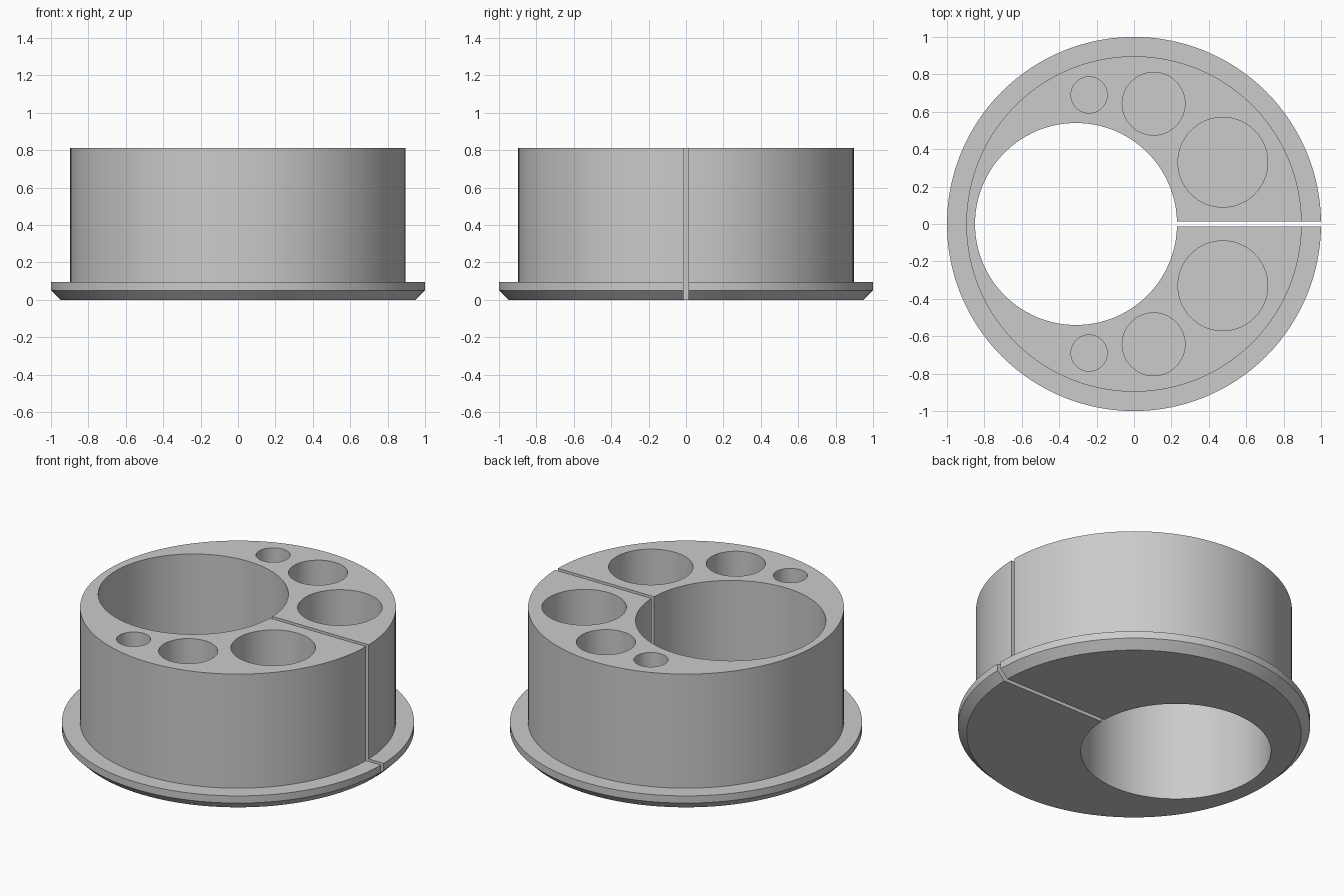
import bpy
import bmesh
import math

if "Cube" in bpy.data.objects:
    bpy.data.objects.remove(bpy.data.objects["Cube"], do_unlink=True)

HEIGHT = 0.81
FLOOR = 0.095
SEGMENTS = 128

grey = bpy.data.materials.new("plain grey")
grey.use_nodes = True
colour = (0.6, 0.6, 0.6, 1)
grey.diffuse_color = colour
grey.node_tree.nodes["Principled BSDF"].inputs["Base Color"].default_value = colour


def lathe(name, profile, x=0, y=0, segments=SEGMENTS):
    """Closed solid turned from (radius, z) points listed bottom to top."""
    bm = bmesh.new()
    rings = []
    for r, z in profile:
        angles = [math.tau * i / segments for i in range(segments)]
        rings.append([bm.verts.new((x + r * math.cos(a), y + r * math.sin(a), z)) for a in angles])
    for low, high in zip(rings, rings[1:]):
        for i in range(segments):
            j = (i + 1) % segments
            bm.faces.new((low[i], low[j], high[j], high[i]))
    bm.faces.new(rings[0][::-1])
    bm.faces.new(rings[-1])
    mesh = bpy.data.meshes.new(name)
    bm.to_mesh(mesh)
    bm.free()
    mesh.materials.append(grey)
    obj = bpy.data.objects.new(name, mesh)
    bpy.context.collection.objects.link(obj)
    return obj


# Round body on a flange with a chamfered lower rim
holder = lathe("round_holder", [(0.95, 0), (1, 0.05), (1, FLOOR), (0.897, FLOOR), (0.897, HEIGHT)])

# Off-centre through bore
cutters = [lathe("bore_cutter", [(0.54, -0.2), (0.54, 1)], x=-0.31)]

# Mirrored pairs of blind pockets
for x, y, r in [(0.475, 0.33, 0.24), (0.105, 0.643, 0.168), (-0.24, 0.69, 0.097)]:
    for side in (-1, 1):
        cutters.append(lathe("pocket_cutter", [(r, FLOOR), (r, 1)], x, side * y, 64))

# Narrow slot from the bore out through the rim
bpy.ops.mesh.primitive_cube_add(size=1, location=(0.7, 0, 0.4))
slot = bpy.context.object
slot.name = "slot_cutter"
slot.scale = (1.2, 0.026, 1.4)
slot.data.materials.append(grey)
cutters.append(slot)

bpy.ops.object.select_all(action="DESELECT")
bpy.context.view_layer.objects.active = holder
holder.select_set(True)
for cutter in cutters:
    cutter.hide_render = True
    cut = holder.modifiers.new("cut", "BOOLEAN")
    cut.operation = "DIFFERENCE"
    cut.solver = "EXACT"
    cut.object = cutter
    bpy.ops.object.modifier_apply(modifier=cut.name)
    bpy.data.objects.remove(cutter, do_unlink=True)

bpy.ops.object.shade_smooth_by_angle(angle=math.radians(25))
